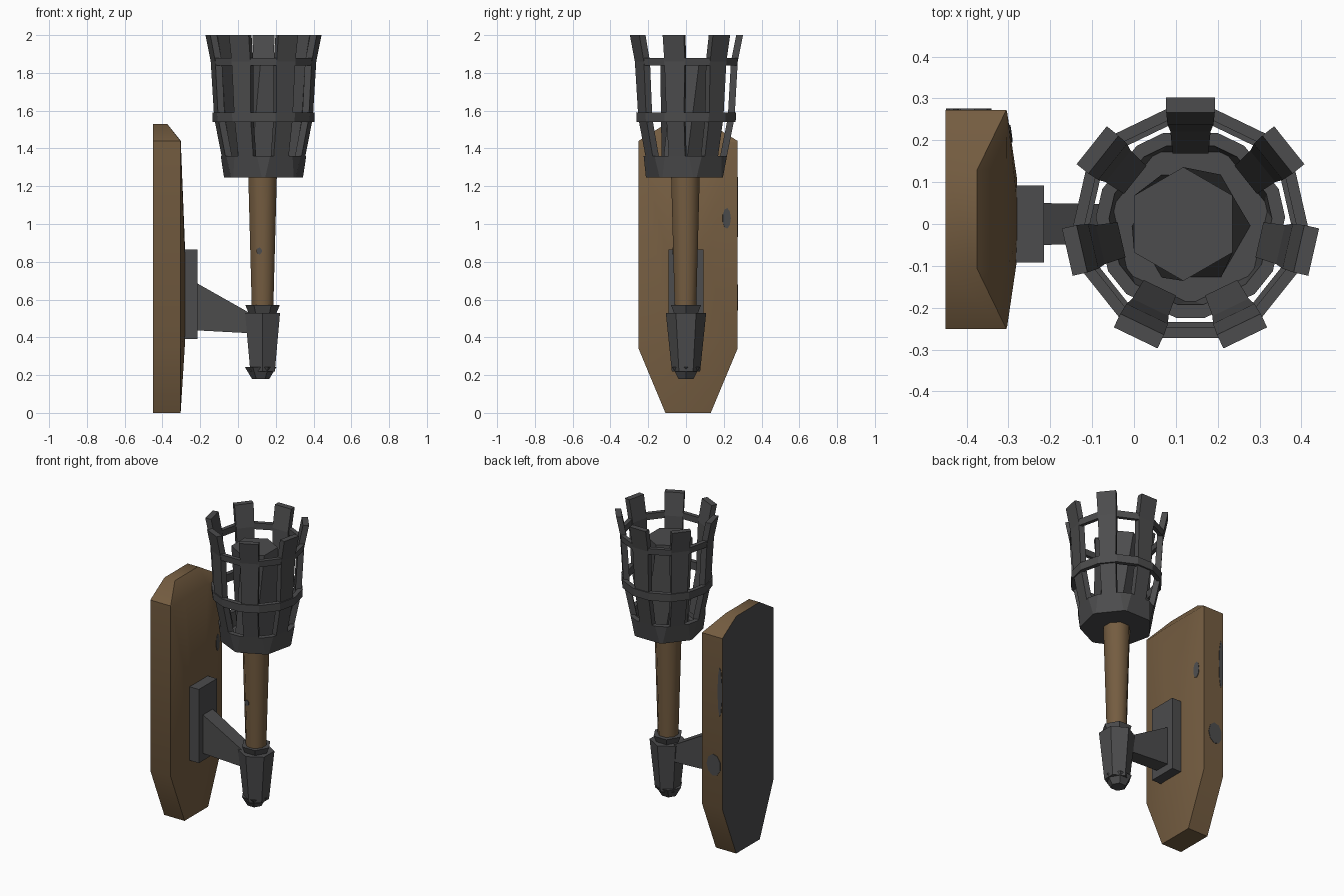
import bpy, bmesh, math
from mathutils import Vector

if "Cube" in bpy.data.objects:
    bpy.data.objects.remove(bpy.data.objects["Cube"])


def material(name, rgb):
    m = bpy.data.materials.new(name)
    m.diffuse_color = (*rgb, 1)
    m.use_nodes = True
    m.node_tree.nodes["Principled BSDF"].inputs["Base Color"].default_value = m.diffuse_color
    return m


WOOD = material("brown wood", (0.175, 0.108, 0.052))
IRON = material("dark iron", (0.072, 0.072, 0.074))
CX = 0.135                      # torch axis
BARS = 7


def loft(name, layers, mats, closed=False, smooth=None):
    """Skin a stack of equal-length point loops; cap the ends unless closed."""
    bm = bmesh.new()
    rows = [[bm.verts.new(p) for p in layer] for layer in layers]
    n = len(rows[0])
    pairs = list(zip(rows, rows[1:])) + ([(rows[-1], rows[0])] if closed else [])
    for a, b in pairs:
        for i in range(n):
            j = (i + 1) % n
            bm.faces.new((a[i], a[j], b[j], b[i]))
    if not closed:
        bm.faces.new(rows[0][::-1])
        bm.faces.new(rows[-1])
    bmesh.ops.recalc_face_normals(bm, faces=bm.faces)
    me = bpy.data.meshes.new(name)
    bm.to_mesh(me)
    bm.free()
    for m in mats:
        me.materials.append(m)
    ob = bpy.data.objects.new(name, me)
    bpy.context.collection.objects.link(ob)
    if smooth:
        bpy.ops.object.select_all(action='DESELECT')
        ob.select_set(True)
        bpy.context.view_layer.objects.active = ob
        bpy.ops.object.shade_smooth_by_angle(angle=math.radians(smooth))
    return ob


def ngon(n, r, z, turn=0, x=CX - 0.005, y=0):
    return [(x + r * math.cos(math.radians(turn) + math.tau * i / n),
             y + r * math.sin(math.radians(turn) + math.tau * i / n), z)
            for i in range(n)]


def at_bar(k, a, t, z):
    """Point at distance a along bar direction k, shifted sideways by t."""
    ang = math.pi / 2 + math.tau * k / BARS
    c, s = math.cos(ang), math.sin(ang)
    return (CX + a * c - t * s, a * s + t * c, z)


def hoop(a, w, z):
    return [at_bar(k, a, t, z) for k in range(BARS) for t in (-w, w)]


# wall plank: outline layers from the back to the raised middle
def outline(x, side, bottom, top, zs, xtop=None):
    xt = x if xtop is None else xtop
    c = 0.011
    return [(x, c - bottom, zs[0]), (x, c + bottom, zs[0]),
            (x, c + side, zs[1]), (x, c + side, zs[2]),
            (xt, c + top, zs[3]), (xt, c - top, zs[3]),
            (x, c - side, zs[2]), (x, c - side, zs[1])]


plank = loft("wall_plank", [
    outline(-0.45, 0.262, 0.12, 0.118, (0, 0.34, 1.44, 1.53)),
    outline(-0.305, 0.262, 0.12, 0.118, (0, 0.34, 1.44, 1.53), -0.375),
    outline(-0.303, 0.255, 0.115, 0.115, (0.01, 0.345, 1.43, 1.44)),
    outline(-0.28, 0.10, 0.06, 0.05, (0.38, 0.42, 0.80, 0.86)),
], [WOOD, IRON], smooth=35)
for p in plank.data.polygons:   # iron back
    if p.normal.x < -0.9:
        p.material_index = 1


# dark worn patches as thin plates
def patch(name, centre, u, v, normal, n=9):
    c, u, v, d = map(Vector, (centre, u, v, normal))
    loop = [c + u * math.cos(math.tau * i / n) + v * math.sin(math.tau * i / n)
            for i in range(n)]
    return loft(name, [[p - d * 0.003 for p in loop], [p + d * 0.003 for p in loop]], [IRON])


patch("side_patch_high", (-0.434, 0.273, 1.09), (0.016, 0, 0), (0, 0, 0.16), (0, 1, 0))
patch("side_patch_low", (-0.39, 0.273, 0.61), (0.05, 0, 0), (0, 0, 0.07), (0, 1, 0))
patch("front_patch", (-0.296, 0.215, 1.03), (-0.003, 0.022, 0), (-0.001, 0, 0.055), (1, 0.15, 0))


# bracket plate and tapered arm
def block(name, x0, w0, lo0, hi0, x1, w1, lo1, hi1):
    def rect(x, w, lo, hi):
        return [(x, -w, lo), (x, w, lo), (x, w, hi), (x, -w, hi)]
    return loft(name, [rect(x0, w0, lo0, hi0), rect(x1, w1, lo1, hi1)], [IRON])


block("bracket_plate", -0.30, 0.092, 0.39, 0.865, -0.215, 0.092, 0.39, 0.865)
block("bracket_arm", -0.22, 0.05, 0.437, 0.688, 0.06, 0.045, 0.422, 0.53)

# holder at the foot of the torch
loft("holder_cup", [ngon(6, 0.075, 0.22, 30), ngon(6, 0.107, 0.53, 30)], [IRON])
loft("holder_tip", [ngon(6, 0.046, 0.18, 0, 0.12), ngon(6, 0.083, 0.242, 0, 0.12)], [IRON])
loft("holder_collar", [ngon(6, 0.07, 0.52), ngon(6, 0.091, 0.57)], [IRON])

# wooden shaft and the core inside the basket
loft("handle", [ngon(8, 0.06, 0.5, 22.5, y=-0.003), ngon(8, 0.082, 1.26, 22.5, y=-0.003)],
     [WOOD], smooth=50)
patch("handle_patch", (0.112, -0.069, 0.857), (0.015, 0, 0), (0, 0, 0.018), (0, -1, 0))
loft("torch_core", [ngon(6, 0.142, 1.26, 0, 0.137, -0.005), ngon(6, 0.136, 1.84, 30, 0.118)], [IRON])

# basket base: hollow cup going from 7 to 14 sides
loft("basket_base", [hoop(0.195, 0.084, 1.245), hoop(0.217, 0.066, 1.36),
                     hoop(0.187, 0.056, 1.36), hoop(0.172, 0.07, 1.27)], [IRON])

# basket hoops
for name, z0, z1, a0, a1, inner in (("lower_hoop", 1.54, 1.59, 0.263, 0.265, 0.235),
                                    ("upper_hoop", 1.84, 1.88, 0.271, 0.275, 0.248)):
    loft(name, [hoop(a0, 0.056, z0), hoop(a1, 0.057, z1),
                hoop(inner, 0.052, z1), hoop(inner, 0.052, z0)], [IRON], closed=True)

# upright flaring bars: height, outer distance, half width
profile = [(1.30, 0.205, 0.043), (1.56, 0.257, 0.048), (1.86, 0.274, 0.055), (2.0, 0.302, 0.058)]
for k in range(BARS):
    loft(f"basket_bar_{k + 1}",
         [[at_bar(k, a, -w, z), at_bar(k, a, w, z),
           at_bar(k, a - 0.036, w, z), at_bar(k, a - 0.036, -w, z)] for z, a, w in profile],
         [IRON])
